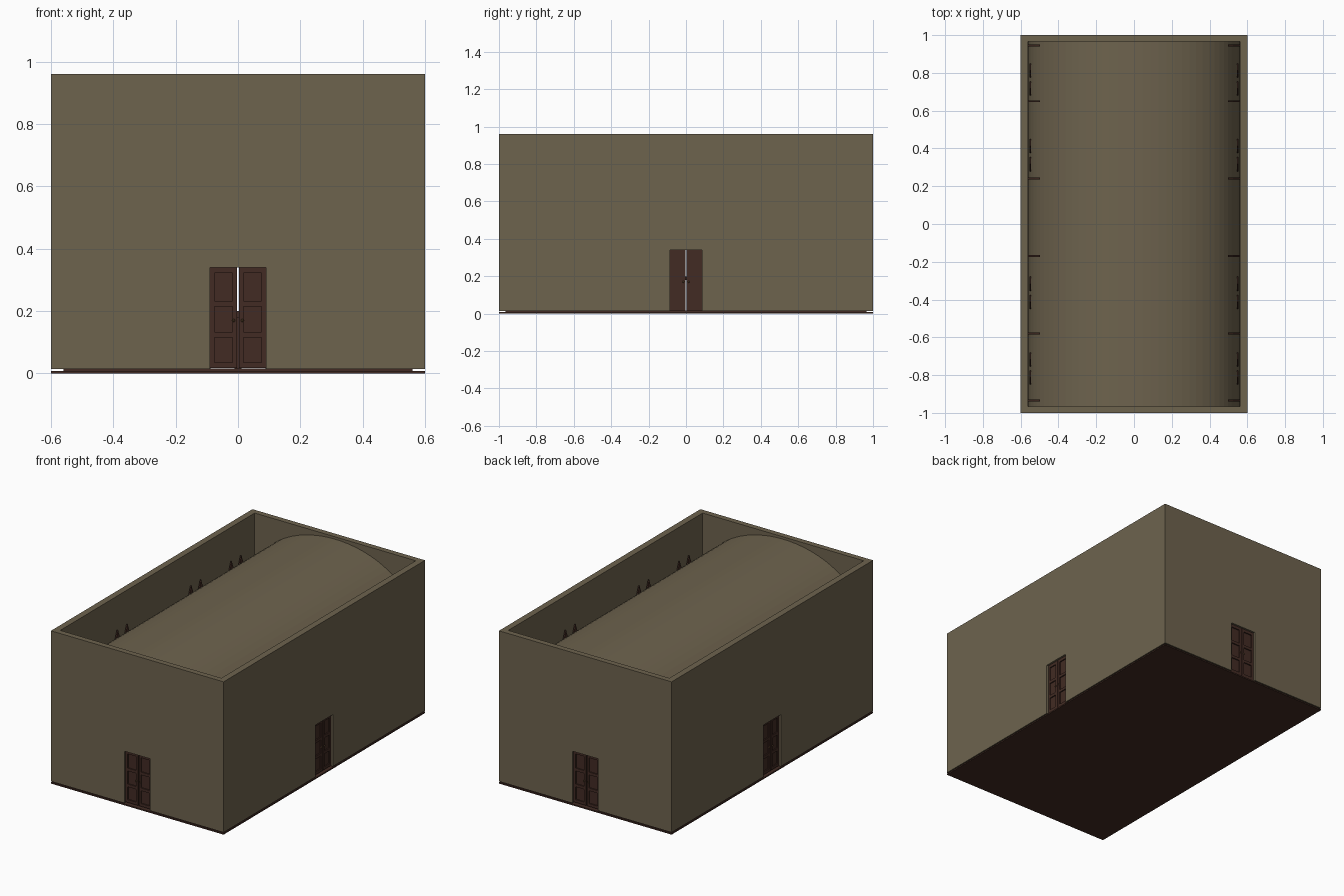
import bpy, bmesh, math
from mathutils import Matrix, Vector

if "Cube" in bpy.data.objects:
    bpy.data.objects.remove(bpy.data.objects["Cube"])


def material(name, rgb):
    m = bpy.data.materials.new(name)
    m.use_nodes = True
    m.diffuse_color = (*rgb, 1)
    bsdf = m.node_tree.nodes["Principled BSDF"]
    bsdf.inputs["Base Color"].default_value = (*rgb, 1)
    bsdf.inputs["Roughness"].default_value = 0.9
    return m


STONE = material("tan_stone", (0.155, 0.125, 0.076))
WOOD = material("dark_brown_wood", (0.054, 0.024, 0.017))
BRASS = material("dull_brass", (0.12, 0.07, 0.03))

W, L, H = 0.6, 1.0, 0.96           # outer half width, half length, height
IW, IL = 0.56, 0.965               # inner half width, half length
BASE, DOOR_TOP = 0.014, 0.34
SPRING, RISE = 0.55, 0.395         # vault springing height and rise


def finish(name, bm, mat):
    bmesh.ops.recalc_face_normals(bm, faces=bm.faces)
    me = bpy.data.meshes.new(name)
    bm.to_mesh(me)
    bm.free()
    me.materials.append(mat)
    ob = bpy.data.objects.new(name, me)
    bpy.context.collection.objects.link(ob)
    return ob


def add_box(bm, lo, hi, turn=Matrix()):
    lo, hi = Vector(lo), Vector(hi)
    mat = turn @ Matrix.Translation((lo + hi) / 2) @ Matrix.Diagonal((*(hi - lo), 1))
    bmesh.ops.create_cube(bm, size=1, matrix=mat)


def add_slab(bm, outline, y0, y1, turn=Matrix()):
    """Extrude an x-z outline from y0 to y1."""
    face = bm.faces.new([bm.verts.new(turn @ Vector((x, y0, z))) for x, z in outline])
    out = bmesh.ops.extrude_face_region(bm, geom=[face])
    verts = [v for v in out["geom"] if isinstance(v, bmesh.types.BMVert)]
    shift = turn.to_3x3() @ Vector((0, y1 - y0, 0))
    bmesh.ops.translate(bm, verts=verts, vec=shift)


# Floor: base slab and the raised inner floor
bm = bmesh.new()
add_box(bm, (-W, -L, 0), (W, L, 0.008))
add_box(bm, (-IW, -IL, 0.008), (IW, IL, 0.016))
finish("floor", bm, WOOD)

# Each side: turn, outer distance, inner distance, wall half span, door half width
SIDES = [("front", 0, L, IL, W, 0.09), ("left", 90, W, IW, IL, 0.085),
         ("back", 180, L, IL, W, 0.09), ("right", 270, W, IW, IL, 0.085)]

for name, angle, outer, inner, span, half in SIDES:
    turn = Matrix.Rotation(math.radians(angle), 4, "Z")

    # Wall with a doorway notch
    bm = bmesh.new()
    add_slab(bm, [(-span, BASE), (-half, BASE), (-half, DOOR_TOP), (half, DOOR_TOP),
                  (half, BASE), (span, BASE), (span, H), (-span, H)], -outer, -inner, turn)
    finish(name + "_wall", bm, STONE)

    # Double door: two leaves with stiles, rails and sunk panels
    bm = bmesh.new()
    knobs = bmesh.new()
    face = -outer + 0.012
    for s in (-1, 1):
        a, b = sorted((s * 0.003, s * half))
        add_box(bm, (a, face + 0.007, 0.017), (b, face + 0.02, DOOR_TOP), turn)
        for x in (a, b - 0.014):
            add_box(bm, (x, face, 0.017), (x + 0.014, face + 0.007, DOOR_TOP), turn)
        for z in (0.017, 0.115, 0.215, DOOR_TOP - 0.018):
            add_box(bm, (a + 0.014, face, z), (b - 0.014, face + 0.007, z + 0.018), turn)
        bmesh.ops.create_uvsphere(
            knobs, u_segments=8, v_segments=6, radius=0.005,
            matrix=turn @ Matrix.Translation((s * 0.014, face - 0.004, 0.17)))
    finish(name + "_door", bm, WOOD)
    finish(name + "_door_knobs", knobs, BRASS)

# Barrel vault ceiling as a thin elliptical shell
N = 40
arc = [(math.cos(math.pi * i / N), math.sin(math.pi * i / N)) for i in range(N + 1)]
shell = [(IW * c, SPRING + RISE * s) for c, s in arc]
shell += [((IW - 0.012) * c, SPRING + (RISE - 0.012) * s) for c, s in reversed(arc)]
bm = bmesh.new()
add_slab(bm, shell, -IL, IL)
finish("vault", bm, STONE)

# Wall brackets whose tips rise through the vault
bm = bmesh.new()
for y in (-0.935, -0.58, -0.17, 0.24, 0.65, 0.945):
    for s in (-1, 1):
        add_slab(bm, [(s * IW, 0.45), (s * IW, 0.66), (s * 0.525, 0.715), (s * 0.497, 0.745),
                      (s * 0.51, 0.65), (s * 0.54, 0.5)], y - 0.005, y + 0.005)
finish("wall_brackets", bm, WOOD)

# Paired pointed panels along the long inner walls
bm = bmesh.new()
for angle in (90, 270):
    turn = Matrix.Rotation(math.radians(angle), 4, "Z")
    for y in (-0.765, -0.365, 0.365, 0.765):
        for off in (-0.048, 0.048):
            c = y + off
            add_slab(bm, [(c - 0.038, 0.38), (c + 0.038, 0.38), (c + 0.038, 0.65),
                          (c + 0.02, 0.7), (c, 0.755), (c - 0.02, 0.7), (c - 0.038, 0.65)],
                     -0.553, -0.545, turn)
finish("pointed_wall_panels", bm, WOOD)

# Low central table inside
bm = bmesh.new()
add_box(bm, (-0.12, -0.3, 0.18), (0.12, 0.3, 0.2))
for x in (-0.1, 0, 0.1):
    for y in (-0.27, 0.27):
        add_box(bm, (x - 0.012, y - 0.012, 0.016), (x + 0.012, y + 0.012, 0.18))
finish("table", bm, WOOD)
